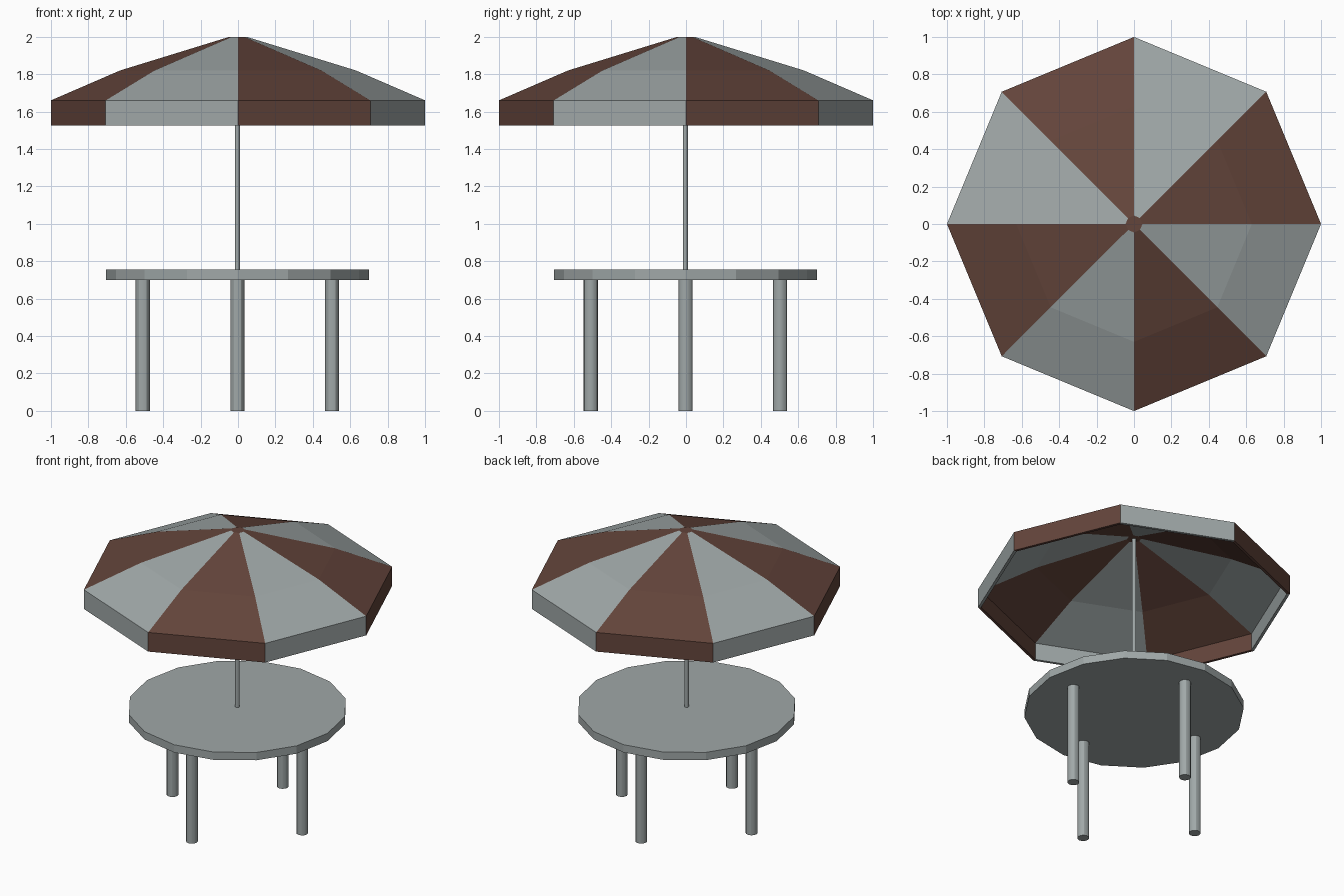
import bpy, bmesh, math

if "Cube" in bpy.data.objects:
    bpy.data.objects.remove(bpy.data.objects["Cube"])


def material(name, rgb):
    m = bpy.data.materials.new(name)
    m.diffuse_color = (*rgb, 1)
    m.use_nodes = True
    m.node_tree.nodes["Principled BSDF"].inputs["Base Color"].default_value = m.diffuse_color
    return m


grey = material("grey", (0.35, 0.39, 0.39))
brown = material("brown", (0.125, 0.058, 0.043))
OFF = -0.003  # table, legs and pole sit slightly off the canopy axis


def cylinder(name, x, y, z0, z1, radius, sides, smooth=False):
    bpy.ops.mesh.primitive_cylinder_add(vertices=sides, radius=radius, depth=z1 - z0,
                                        location=(x, y, (z0 + z1) / 2))
    ob = bpy.context.object
    ob.name = name
    # put a corner on the x axis
    ob.data.materials.append(grey)
    if smooth:
        bpy.ops.object.shade_smooth_by_angle()
    return ob


# Table top, legs and pole
cylinder("table_top", OFF, OFF, 0.70, 0.755, 0.703, 16)
for i, side in enumerate(("right", "back", "left", "front")):
    a = i * math.pi / 2
    cylinder(side + "_leg", OFF + 0.506 * math.cos(a), OFF + 0.506 * math.sin(a),
             0, 0.71, 0.038, 12, True)
cylinder("pole", OFF, OFF, 0.74, 1.985, 0.014, 12, True)

# Canopy: eight-sided shell, outer profile from apex to hem, then back up inside
profile = [(0.045, 2.0), (0.63, 1.82), (1.0, 1.66), (1.0, 1.525),
           (0.98, 1.525), (0.98, 1.645), (0.625, 1.80), (0.045, 1.98)]
bm = bmesh.new()
rings = [[bm.verts.new((r * math.cos(k * math.pi / 4), r * math.sin(k * math.pi / 4), z))
          for k in range(8)] for r, z in profile]
for a, b in zip(rings, rings[1:]):
    for k in range(8):
        n = (k + 1) % 8
        f = bm.faces.new((a[k], b[k], b[n], a[n]))
        f.material_index = k % 2  # alternating stripes
bm.faces.new(rings[0])
bm.faces.new(rings[-1][::-1])
bmesh.ops.recalc_face_normals(bm, faces=bm.faces)
mesh = bpy.data.meshes.new("canopy")
bm.to_mesh(mesh)
bm.free()
mesh.materials.append(brown)
mesh.materials.append(grey)
canopy = bpy.data.objects.new("canopy", mesh)
bpy.context.collection.objects.link(canopy)
